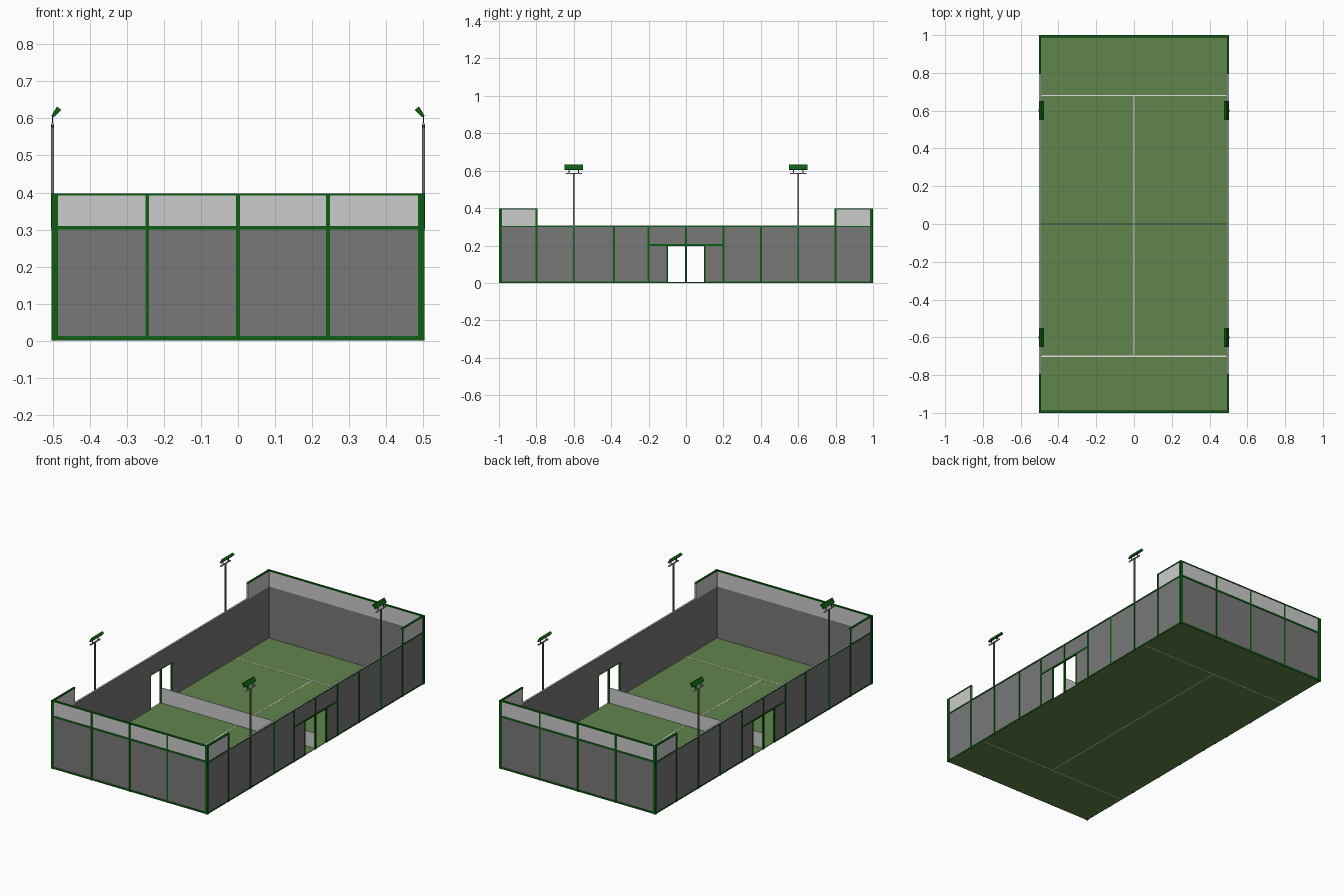
import bpy, bmesh

if "Cube" in bpy.data.objects:
    bpy.data.objects.remove(bpy.data.objects["Cube"])


def mat(name, rgb):
    m = bpy.data.materials.new(name)
    m.diffuse_color = (*rgb, 1)
    m.use_nodes = True
    m.node_tree.nodes["Principled BSDF"].inputs["Base Color"].default_value = m.diffuse_color
    return m


TURF = mat("turf_green", (0.118, 0.235, 0.072))
FRAME = mat("frame_green", (0.004, 0.112, 0.006))
GLASS = mat("panel_grey", (0.19, 0.19, 0.19))
MESH = mat("light_grey", (0.6, 0.6, 0.6))
LINE = mat("line_white", (0.75, 0.75, 0.75))
DARK = mat("dark_bracket", (0.01, 0.03, 0.01))


def finish(name, bm, material):
    bmesh.ops.recalc_face_normals(bm, faces=bm.faces)
    me = bpy.data.meshes.new(name)
    bm.to_mesh(me)
    bm.free()
    me.materials.append(material)
    ob = bpy.data.objects.new(name, me)
    bpy.context.collection.objects.link(ob)
    return ob


def boxes(name, material, spans):
    """One object from boxes given as (x0, x1, y0, y1, z0, z1)."""
    bm = bmesh.new()
    for x0, x1, y0, y1, z0, z1 in spans:
        for v in bmesh.ops.create_cube(bm, size=1)["verts"]:
            v.co = (x0 if v.co.x < 0 else x1,
                    y0 if v.co.y < 0 else y1,
                    z0 if v.co.z < 0 else z1)
    return finish(name, bm, material)


def mx(spans):
    """Add copies mirrored in x."""
    return spans + [(-b, -a, *r) for a, b, *r in spans]


def my(spans):
    """Add copies mirrored in y."""
    return spans + [(a, b, -d, -c, e, f) for a, b, c, d, e, f in spans]


# Court surface and painted lines (lines also show on the underside)
boxes("court_floor", TURF, [(-0.5, 0.5, -0.998, 0.998, 0.0005, 0.004)])
w = 0.003
boxes("court_lines", LINE, [
    (-0.49, 0.49, 0.68 - w, 0.68 + w, 0, 0.005),
    (-0.49, 0.49, -0.7 - w, -0.7 + w, 0, 0.005),
    (-w, w, -0.7, 0.68, 0, 0.0049)])

# Net across the middle
boxes("net", MESH, [(-0.493, 0.493, -0.002, 0.002, 0.004, 0.092)])

# End walls: lower solid panels, upper light panels
boxes("end_wall_panels", GLASS, my([(-0.49, 0.49, 0.9885, 0.9975, 0.004, 0.304)]))
boxes("end_wall_upper_panels", MESH, my([(-0.49, 0.49, 0.9885, 0.9975, 0.304, 0.393)]))

# End wall frames: corner posts, inner posts and rails
end = mx([(0.486, 0.504, 0.989, 1.0, 0, 0.398)])
end += [(x - 0.005, x + 0.005, 0.989, 1.0, 0, 0.395) for x in (-0.245, 0, 0.243)]
end += [(-0.49, 0.49, 0.989, 1.0, 0.002, 0.012),
        (-0.49, 0.49, 0.989, 1.0, 0.300, 0.310),
        (-0.504, 0.504, 0.988, 1.0, 0.392, 0.398)]
boxes("end_wall_frames", FRAME, my(end))

# Side walls: panels around a central doorway
X0, X1 = 0.4925, 0.5005
boxes("side_wall_panels", GLASS, mx(
    my([(X0, X1, 0.1, 0.989, 0.004, 0.302)]) + [(X0, X1, -0.1, 0.1, 0.204, 0.302)]))
boxes("side_upper_panels", MESH, mx(my([(X0, X1, 0.795, 0.989, 0.302, 0.393)])))
boxes("side_wall_caps", MESH, mx([(X0, 0.502, -0.795, 0.795, 0.304, 0.3065)]))

# Side wall frames
F0, F1 = 0.493, 0.503
post_ys = (-0.8, -0.6, -0.385, -0.2, 0, 0.2, 0.4, 0.6, 0.8)
side = [(F0, F1, y - 0.005, y + 0.005, 0, 0.305) for y in post_ys]
side += my([(F0, F1, 0.985, 0.995, 0, 0.395),
            (F0, F1, 0.795, 0.805, 0.3, 0.395),
            (F0 - 0.001, F1, 0.795, 0.995, 0.392, 0.398),
            (F0, F1, 0.1, 0.995, 0.002, 0.008),
            (F0, F1, 0.097, 0.104, 0, 0.2)])
side += [(F0, F1, -0.995, 0.995, 0.298, 0.305),
         (F0, F1, -0.205, 0.205, 0.198, 0.207)]
boxes("side_wall_frames", FRAME, mx(side))

# Floodlight masts with crossbars and brackets
boxes("light_masts", GLASS, mx(my([(0.497, 0.505, 0.596, 0.604, 0.3, 0.58)])))
boxes("light_crossbars", MESH, mx(my([(0.498, 0.504, 0.555, 0.645, 0.581, 0.588)])))
boxes("light_brackets", DARK, mx(my(
    [(0.497, 0.505, 0.595, 0.605, 0.576, 0.584)] +
    [(0.499, 0.502, 0.6 + d - 0.003, 0.6 + d + 0.003, 0.586, 0.61) for d in (-0.025, 0.025)])))

# Tilted lamp heads, an extruded wedge profile
bm = bmesh.new()
profile = [(0.504, 0.607), (0.489, 0.632), (0.477, 0.623), (0.496, 0.604)]
for sx in (-1, 1):
    for sy in (-1, 1):
        face = bm.faces.new([bm.verts.new((sx * x, sy * 0.6 - 0.05, z)) for x, z in profile])
        ext = bmesh.ops.extrude_face_region(bm, geom=[face], use_keep_orig=True)["geom"]
        bmesh.ops.translate(bm, vec=(0, 0.1, 0),
                            verts=[g for g in ext if isinstance(g, bmesh.types.BMVert)])
finish("lamp_heads", bm, FRAME)
